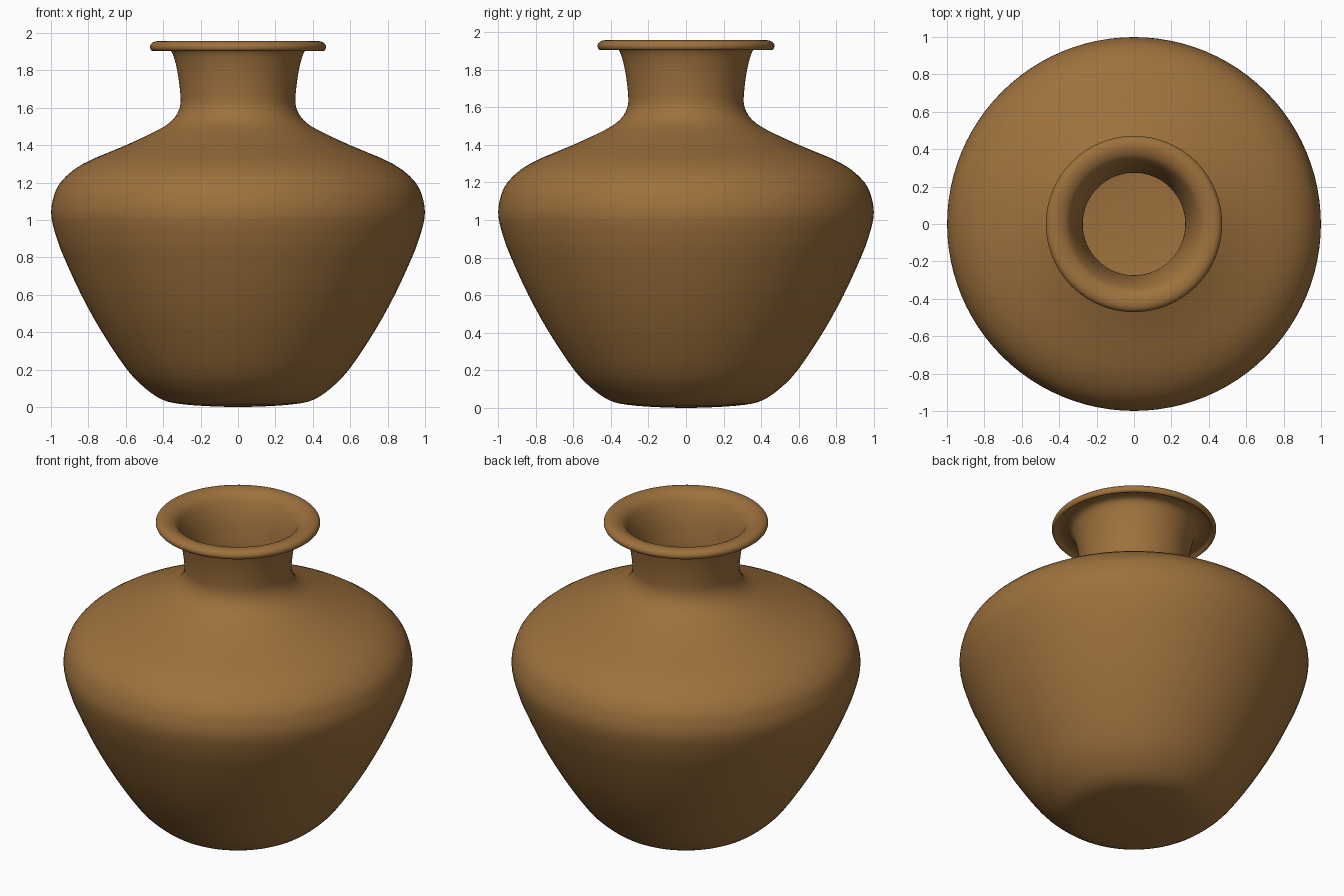
import bpy, bmesh, math
from mathutils import Vector

if "Cube" in bpy.data.objects:
    bpy.data.objects.remove(bpy.data.objects["Cube"])

SEGMENTS = 96
SUB = 3

# Profile (radius, height): outside from base centre up to the lip, then down the inside
outer = [(0, 0.0), (0.16, 0.005), (0.31, 0.017), (0.405, 0.04), (0.495, 0.10),
         (0.593, 0.20), (0.727, 0.40), (0.838, 0.60), (0.93, 0.80), (0.968, 0.90),
         (0.997, 1.01), (0.992, 1.10), (0.95, 1.20), (0.83, 1.30), (0.60, 1.40),
         (0.43, 1.48), (0.35, 1.535), (0.312, 1.60), (0.308, 1.67), (0.325, 1.80),
         (0.352, 1.895)]
lip = [(0.385, 1.92), (0.435, 1.922), (0.455, 1.905), (0.468, 1.913), (0.47, 1.932),
       (0.455, 1.95), (0.425, 1.957), (0.385, 1.948), (0.345, 1.915)]
inner = [(0.305, 1.82), (0.281, 1.70), (0.275, 1.62), (0.30, 1.54), (0.40, 1.45),
         (0.58, 1.365), (0.80, 1.27), (0.91, 1.18), (0.955, 1.09), (0.96, 1.01),
         (0.93, 0.90), (0.80, 0.60), (0.69, 0.40), (0.56, 0.21), (0.46, 0.11),
         (0.38, 0.07), (0.20, 0.045), (0, 0.04)]
points = [Vector(p) for p in outer + lip + inner]


def smooth_path(pts):
    """Catmull-Rom curve through the points."""
    path = []
    for i in range(len(pts) - 1):
        b, c = pts[i], pts[i + 1]
        a = pts[i - 1] if i else b
        d = pts[i + 2] if i + 2 < len(pts) else c
        for k in range(SUB):
            t = k / SUB
            path.append(0.5 * (2 * b + (c - a) * t + (2 * a - 5 * b + 4 * c - d) * t * t
                               + (3 * b - a - 3 * c + d) * t ** 3))
    return path + [pts[-1]]


# Spin the profile around z
bm = bmesh.new()
verts = [bm.verts.new((max(p.x, 0), 0, max(p.y, 0))) for p in smooth_path(points)]
edges = [bm.edges.new(pair) for pair in zip(verts, verts[1:])]
bmesh.ops.spin(bm, geom=verts + edges, cent=(0, 0, 0), axis=(0, 0, 1),
               angle=math.tau, steps=SEGMENTS, use_merge=True)
bmesh.ops.remove_doubles(bm, verts=bm.verts, dist=0.0005)
bmesh.ops.recalc_face_normals(bm, faces=bm.faces)
for face in bm.faces:
    face.smooth = True

mesh = bpy.data.meshes.new("vase")
bm.to_mesh(mesh)
bm.free()
vase = bpy.data.objects.new("vase", mesh)
bpy.context.collection.objects.link(vase)

# Brown clay
clay = bpy.data.materials.new("brown clay")
clay.diffuse_color = (0.34, 0.165, 0.046, 1)
clay.use_nodes = True
clay.node_tree.nodes["Principled BSDF"].inputs["Base Color"].default_value = clay.diffuse_color
mesh.materials.append(clay)
